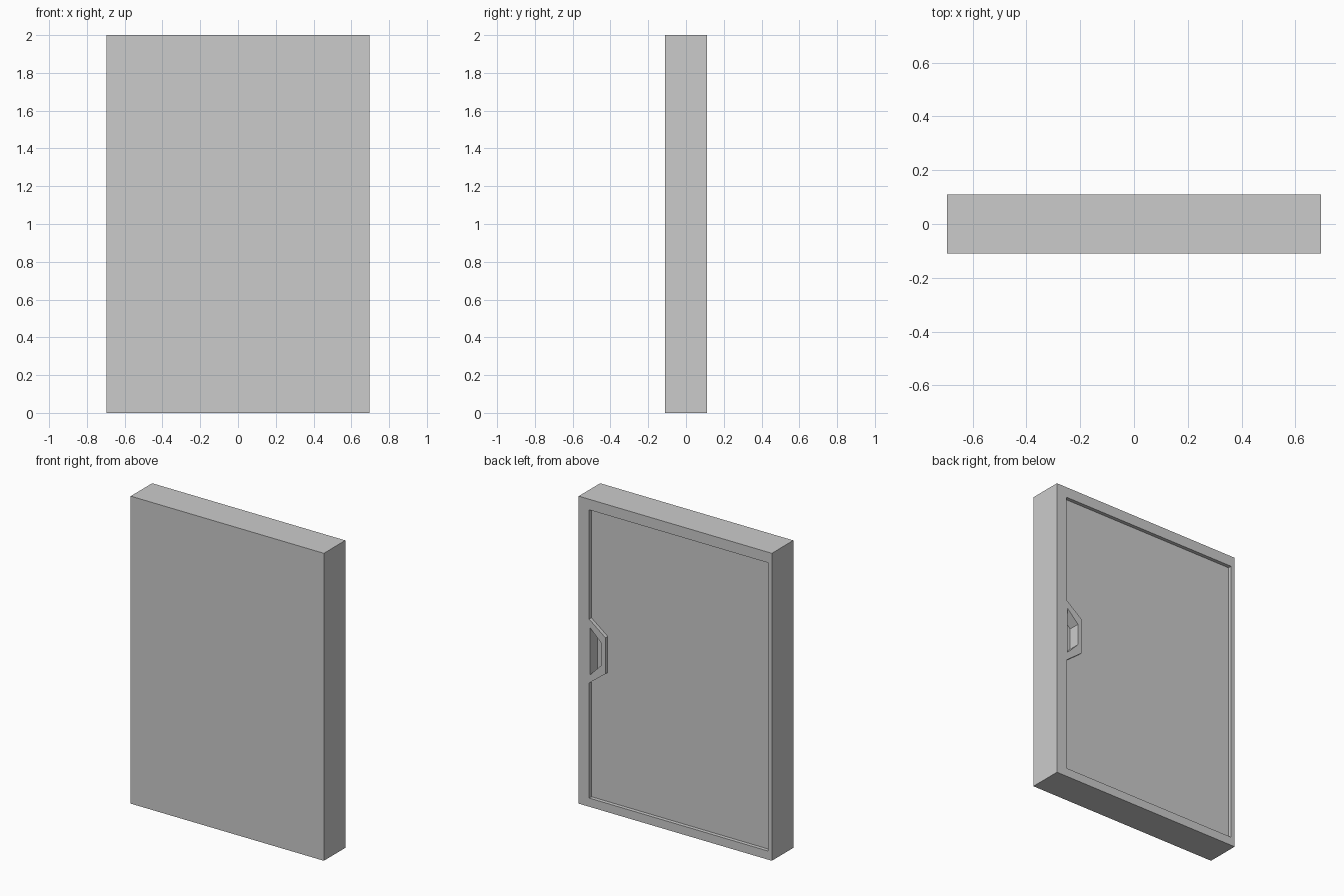
import bpy, bmesh

if "Cube" in bpy.data.objects:
    bpy.data.objects.remove(bpy.data.objects["Cube"])

HALF_W, HALF_D, HEIGHT = 0.695, 0.11, 2.0


def prism(name, outline, y0, y1):
    """Extrude an (x, z) outline from y0 to y1."""
    bm = bmesh.new()
    face = bm.faces.new([bm.verts.new((x, y0, z)) for x, z in outline])
    ext = bmesh.ops.extrude_face_region(bm, geom=[face])
    moved = [v for v in ext["geom"] if isinstance(v, bmesh.types.BMVert)]
    bmesh.ops.translate(bm, vec=(0, y1 - y0, 0), verts=moved)
    bmesh.ops.recalc_face_normals(bm, faces=bm.faces)
    mesh = bpy.data.meshes.new(name)
    bm.to_mesh(mesh)
    bm.free()
    obj = bpy.data.objects.new(name, mesh)
    bpy.context.collection.objects.link(obj)
    return obj


def cut(target, cutter):
    """Subtract the cutter, apply the result and remove the cutter."""
    cutter.hide_render = True
    mod = target.modifiers.new("cut", "BOOLEAN")
    mod.operation = "DIFFERENCE"
    mod.solver = "EXACT"
    mod.object = cutter
    bpy.context.view_layer.objects.active = target
    bpy.ops.object.modifier_apply(modifier=mod.name)
    bpy.data.objects.remove(cutter)


# Door slab
door = prism("door_slab", [(-HALF_W, 0), (HALF_W, 0), (HALF_W, HEIGHT), (-HALF_W, HEIGHT)],
             -HALF_D, HALF_D)

# Shallow back panel recess, notched around the raised handle plate
panel = [(-0.668, 0.056), (0.62, 0.056), (0.62, 0.805), (0.503, 0.895),
         (0.503, 1.13), (0.62, 1.22), (0.62, 1.931), (-0.668, 1.931)]
cut(door, prism("panel_recess_cutter", panel, HALF_D - 0.024, HALF_D + 0.1))

# Finger pocket in the handle plate
pocket = [(0.613, 0.86), (0.53, 0.945), (0.53, 1.085), (0.613, 1.165)]
cut(door, prism("finger_pocket_cutter", pocket, HALF_D - 0.074, HALF_D + 0.1))
